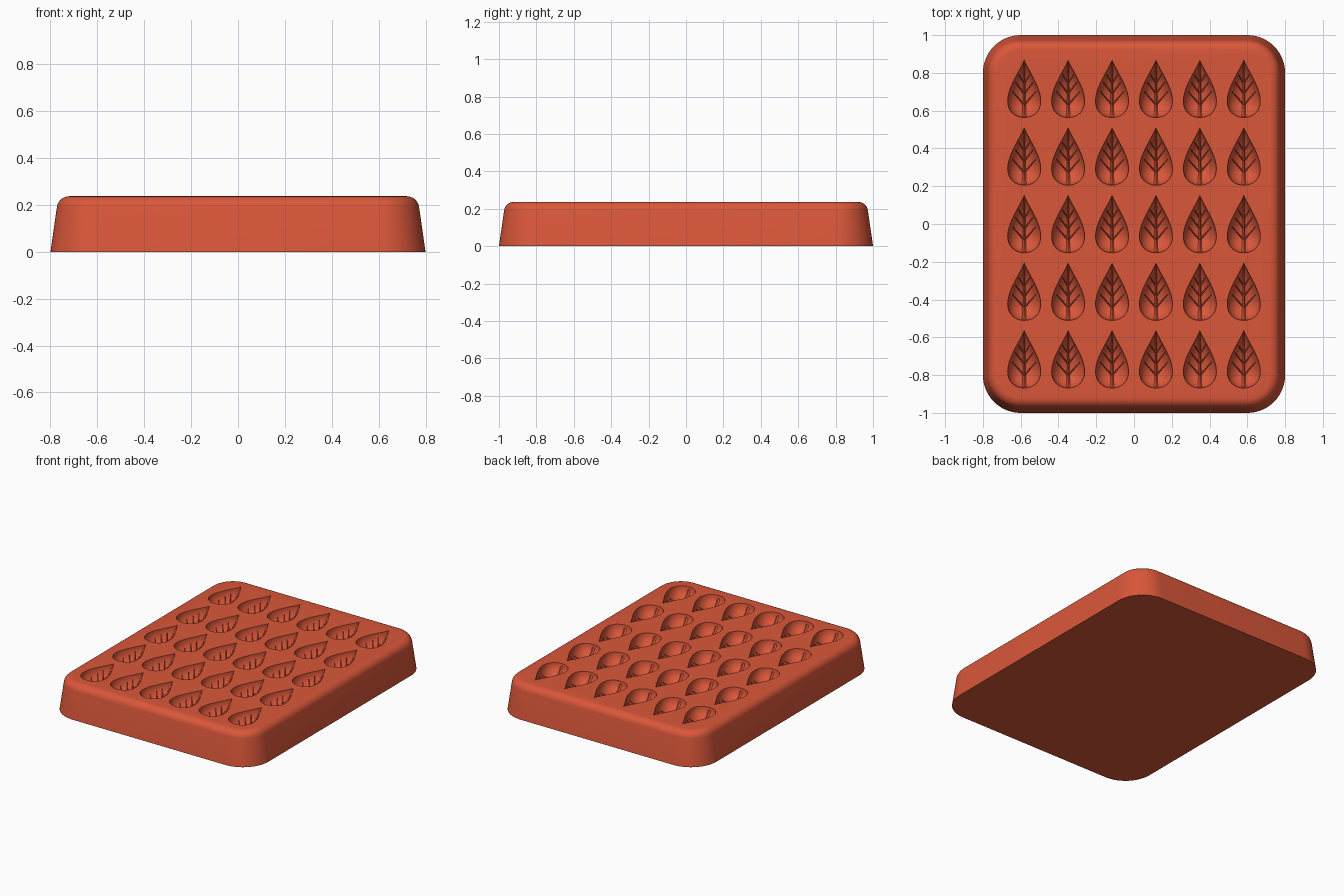
import bpy, bmesh, math
from mathutils import Vector
from mathutils.bvhtree import BVHTree

cube = bpy.data.objects.get("Cube")
if cube:
    bpy.data.objects.remove(cube, do_unlink=True)

TOP = 0.237
DEPTH = 0.085
HALF_W, HALF_L = 0.0875, 0.1525
PIVOT = -0.06
CENTRES = [((i - 2.5) * 0.2325, (j - 2) * 0.358) for i in range(6) for j in range(5)]

clay = bpy.data.materials.new("terracotta red")
clay.use_nodes = True
colour = (0.70, 0.095, 0.042, 1)
clay.diffuse_color = colour
shader = next(n for n in clay.node_tree.nodes if n.type == 'BSDF_PRINCIPLED')
shader.inputs["Base Color"].default_value = colour


def make_object(name, bm):
    bmesh.ops.recalc_face_normals(bm, faces=bm.faces)
    mesh = bpy.data.meshes.new(name)
    bm.to_mesh(mesh)
    bm.free()
    mesh.materials.append(clay)
    ob = bpy.data.objects.new(name, mesh)
    bpy.context.collection.objects.link(ob)
    return ob


def bridge(bm, a, b):
    n = len(a)
    for k in range(n):
        bm.faces.new((a[k], a[(k + 1) % n], b[(k + 1) % n], b[k]))


def select_only(ob):
    bpy.ops.object.select_all(action='DESELECT')
    ob.select_set(True)
    bpy.context.view_layer.objects.active = ob


# Tray body: drafted rounded rectangle with a filleted upper edge
def rounded_ring(bm, inset, z, steps=14):
    radius = 0.2 - inset
    ring = []
    for quarter, (sx, sy) in enumerate([(1, 1), (-1, 1), (-1, -1), (1, -1)]):
        for k in range(steps + 1):
            a = (quarter + k / steps) * math.pi / 2
            ring.append(bm.verts.new((sx * 0.6 + radius * math.cos(a),
                                      sy * 0.8 + radius * math.sin(a), z)))
    return ring


bm = bmesh.new()
fillet = 0.053
profile = [(0, 0)]
for k in range(8):
    a = 0.13 + (math.pi / 2 - 0.13) * k / 7
    profile.append((0.08 - fillet * math.cos(a), TOP - fillet + fillet * math.sin(a)))
rings = [rounded_ring(bm, inset, z) for inset, z in profile]
for lower, upper in zip(rings, rings[1:]):
    bridge(bm, lower, upper)
bm.faces.new(rings[0])
bm.faces.new(rings[-1])
tray = make_object("mould_tray", bm)


# Leaf-shaped bowl, pointed towards +y, used to cut the cavities
def leaf_outline(steps=44):
    points = []
    for k in range(steps):
        a = 2 * math.pi * k / steps
        x = HALF_W / 0.702 * math.sin(a) * abs(math.sin(a / 2)) ** 1.5
        points.append((x, HALF_L * math.cos(a)))
    return points


def add_bowl(bm, cx, cy, base):
    outline = leaf_outline()

    def ring(scale, z):
        return [bm.verts.new((cx + x * scale, cy + PIVOT + (y - PIVOT) * scale, base + z))
                for x, y in outline]
    levels = [ring(1, 0.04), ring(1, 0)]
    for k in range(1, 9):
        a = k / 9 * math.pi / 2
        levels.append(ring(math.cos(a), -DEPTH * math.sin(a)))
    for upper, lower in zip(levels, levels[1:]):
        bridge(bm, upper, lower)
    bm.faces.new(levels[0])
    pole = bm.verts.new((cx, cy + PIVOT, base - DEPTH))
    last = levels[-1]
    for k in range(len(last)):
        bm.faces.new((last[k], last[(k + 1) % len(last)], pole))


bm = bmesh.new()
for cx, cy in CENTRES:
    add_bowl(bm, cx, cy, TOP)
cutter = make_object("leaf_cutter", bm)
cutter.hide_render = True

select_only(tray)
cut = tray.modifiers.new("leaf cavities", 'BOOLEAN')
cut.operation = 'DIFFERENCE'
cut.solver = 'EXACT'
cut.object = cutter
bpy.ops.object.modifier_apply(modifier=cut.name)
bpy.data.objects.remove(cutter, do_unlink=True)
bpy.ops.object.shade_smooth_by_angle(angle=math.radians(35))

# Raised leaf veins that follow the bowl surface
sample = bmesh.new()
add_bowl(sample, 0, 0, 0)
surface = BVHTree.FromBMesh(sample)
sample.free()


def bowl_height(p):
    hit = surface.ray_cast(Vector((p.x, p.y, -1)), Vector((0, 0, 1)))[0]
    return min(hit.z, 0) if hit else -0.005


def add_vein(bm, cx, cy, start, end, width, height, steps=12):
    start, end = Vector(start), Vector(end)
    along = (end - start).normalized()
    side = Vector((-along.y, along.x))
    rows = []
    for k in range(steps + 1):
        t = k / steps
        mid = start.lerp(end, t)
        half = width / 2 * (1 - 0.6 * t)
        crest = min(bowl_height(mid) + height * (1 - 0.4 * t), -0.003)
        row = []
        for offset in (-1, 0, 1):
            p = mid + side * half * offset
            z = bowl_height(p) - 0.004 if offset else crest
            row.append(bm.verts.new((cx + p.x, cy + p.y, TOP + z)))
        rows.append(row)
    for a, b in zip(rows, rows[1:]):
        bridge(bm, a, b)
    bm.faces.new(rows[0])
    bm.faces.new(rows[-1])


SIDE_VEINS = [(-0.085, 0.062, -0.015), (-0.025, 0.047, 0.035), (0.03, 0.03, 0.075)]
bm = bmesh.new()
for cx, cy in CENTRES:
    add_vein(bm, cx, cy, (0, -HALF_L * 0.97), (0, HALF_L * 0.95), 0.024, 0.014, 24)
    for root, x, y in SIDE_VEINS:
        for s in (-1, 1):
            add_vein(bm, cx, cy, (0, root), (s * x, y), 0.014, 0.009)
veins = make_object("leaf_veins", bm)
select_only(veins)
bpy.ops.object.shade_smooth_by_angle(angle=math.radians(30))
